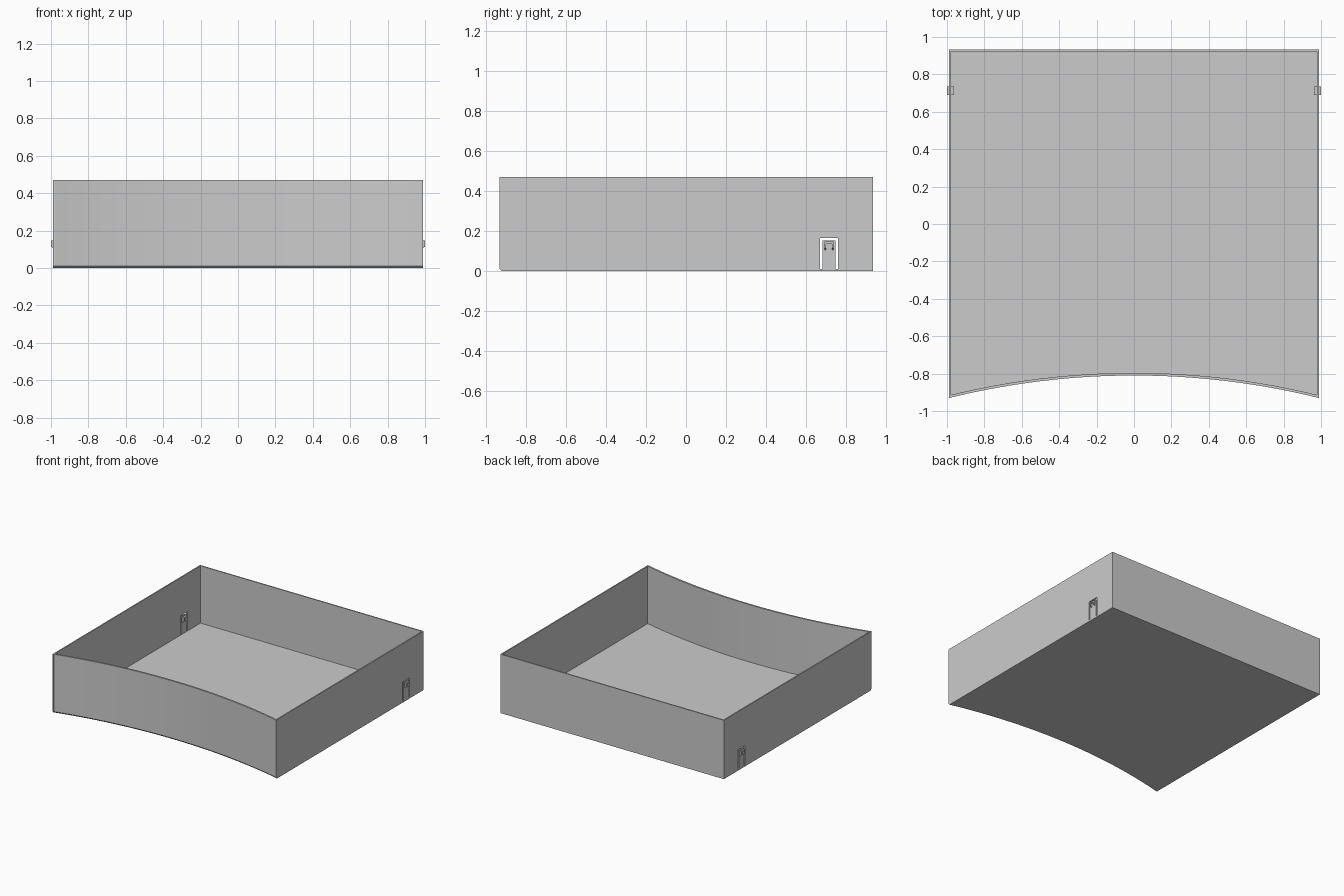
import bpy, bmesh, math
from mathutils import Vector

cube = bpy.data.objects.get("Cube")
if cube:
    bpy.data.objects.remove(cube, do_unlink=True)

grey = bpy.data.materials.new("plain grey")
grey.use_nodes = True
colour = (0.6, 0.6, 0.6, 1)
grey.diffuse_color = colour
grey.node_tree.nodes["Principled BSDF"].inputs["Base Color"].default_value = colour

W, BACK, FRONT, SAG = 0.988, 0.933, -0.93, 0.12   # outer plan
T, FLOOR, TOP = 0.010, 0.012, 0.47                # wall thickness, floor, wall top
RADIUS = (W * W + SAG * SAG) / (2 * SAG)
STEPS = 24


def extrude(name, points, offset):
    """Solid made from a flat outline swept along an offset."""
    bm = bmesh.new()
    face = bm.faces.new([bm.verts.new(p) for p in points])
    swept = bmesh.ops.extrude_face_region(bm, geom=[face])
    moved = [v for v in swept["geom"] if isinstance(v, bmesh.types.BMVert)]
    bmesh.ops.translate(bm, verts=moved, vec=Vector(offset))
    bmesh.ops.recalc_face_normals(bm, faces=bm.faces)
    mesh = bpy.data.meshes.new(name)
    bm.to_mesh(mesh)
    bm.free()
    mesh.materials.append(grey)
    obj = bpy.data.objects.new(name, mesh)
    bpy.context.collection.objects.link(obj)
    return obj


def arc(z, shift=0):
    """Inward-curving front edge from left to right of the plan."""
    result = []
    for i in range(STEPS + 1):
        x = W * (2 * i / STEPS - 1)
        y = FRONT + SAG - RADIUS + math.sqrt(RADIUS ** 2 - x * x) + shift
        result.append((x, y, z))
    return result


# Floor slab, with its lower front edge set back
floor = extrude("floor", arc(0) + [(W, BACK, 0), (-W, BACK, 0)], (0, 0, FLOOR))
for v in floor.data.vertices:
    if v.co.z < 0.001 and v.co.y < 0:
        v.co.y += 0.012

# Curved front wall and straight back wall
extrude("front_wall", arc(FLOOR) + arc(FLOOR, 0.014)[::-1], (0, 0, TOP - FLOOR))
extrude("back_wall", [(-W, BACK, FLOOR), (W, BACK, FLOOR),
                      (W, BACK - T, FLOOR), (-W, BACK - T, FLOOR)], (0, 0, TOP - FLOOR))

# Side walls with doorways, doors and handles
DOORWAY = (0.668, 0.757, 0.165)
DOOR = (0.680, 0.745, 0.153)
for side, s in (("left", 1), ("right", -1)):
    def panel(name, outline, x0, x1):
        return extrude(f"{side}_{name}", [(s * x0, y, z) for y, z in outline],
                       (s * (x1 - x0), 0, 0))

    a, b, h = DOORWAY
    panel("wall", [(FRONT, FLOOR), (a, FLOOR), (a, h), (b, h), (b, FLOOR),
                   (BACK, FLOOR), (BACK, TOP), (FRONT, TOP)], W - T, W)
    a, b, h = DOOR
    panel("door", [(a, FLOOR), (b, FLOOR), (b, h), (a, h)], W - T, W)

    # Bracket handle on both faces: top bar and two legs tapering to the door
    for place, root, tip in (("outer", W, 1.0), ("inner", W - T, 0.962)):
        y0, y1, t = 0.690, 0.736, 0.008
        panel(place + "_handle_bar", [(y0, 0.136), (y1, 0.136), (y1, 0.147), (y0, 0.147)],
              root, tip)
        for leg, y in (("front", y0), ("back", y1 - t)):
            extrude(f"{side}_{place}_handle_{leg}_leg",
                    [(s * root, y, 0.147), (s * tip, y, 0.147),
                     (s * tip, y, 0.115), (s * root, y, 0.105)], (0, t, 0))
